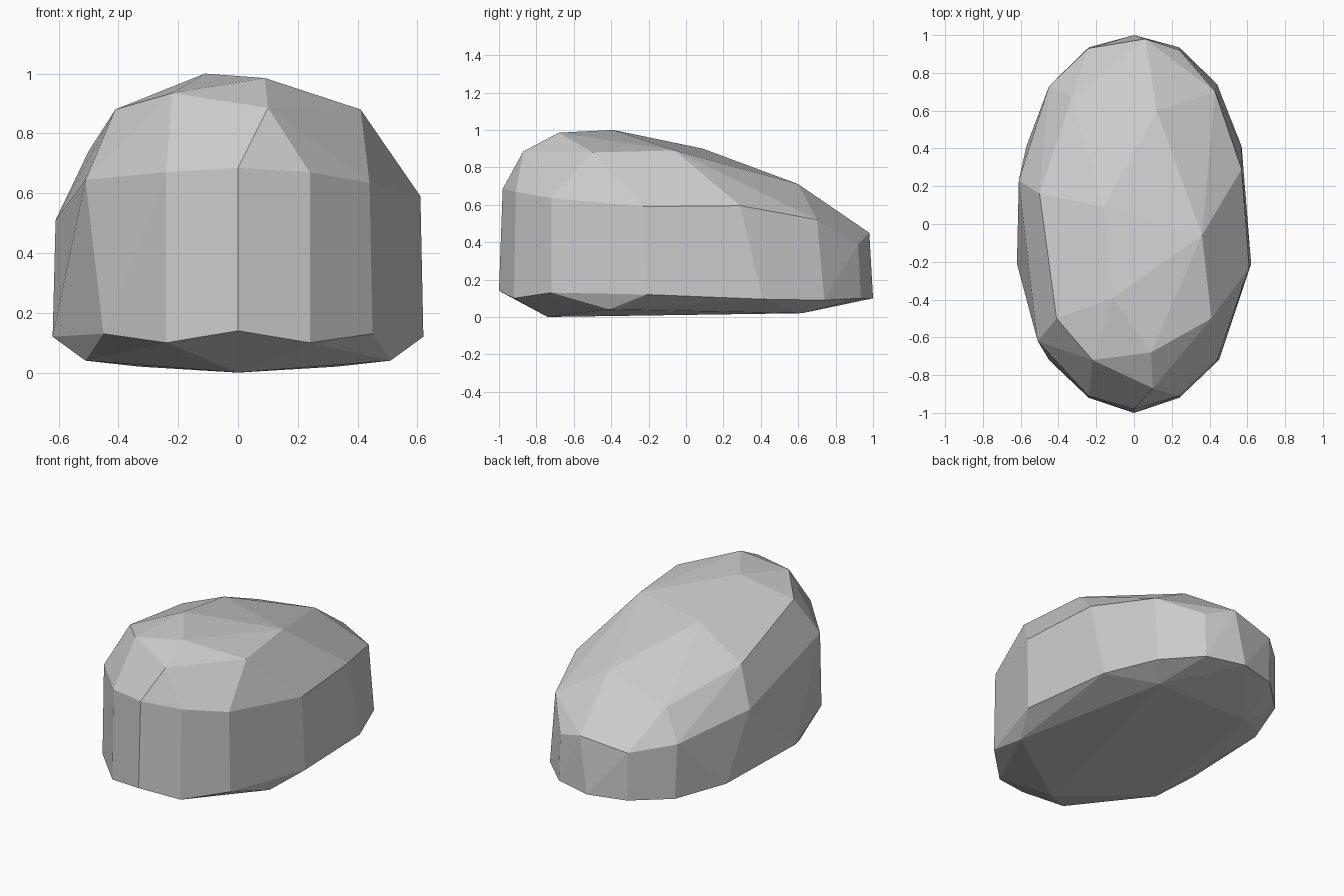
import bpy
import bmesh
import math

# Remove the default object only
default_cube = bpy.data.objects.get("Cube")
if default_cube:
    bpy.data.objects.remove(default_cube, do_unlink=True)


def make_material(name, color):
    material = bpy.data.materials.new(name)
    material.use_nodes = True
    material.diffuse_color = color
    shader = next(n for n in material.node_tree.nodes if n.type == "BSDF_PRINCIPLED")
    shader.inputs["Base Color"].default_value = color
    shader.inputs["Roughness"].default_value = 0.9
    return material


def mirrored(points):
    """Return the points together with their copies across x = 0."""
    return points + [(-x, y, z) for x, y, z in points if x]


def make_faceted_stone(name, points, material):
    """Wrap the chiselled corners in a flat-shaded convex shell."""
    mesh = bpy.data.meshes.new(name)
    stone = bpy.data.objects.new(name, mesh)
    bpy.context.scene.collection.objects.link(stone)
    bm = bmesh.new()
    for point in points:
        bm.verts.new(point)
    hull = bmesh.ops.convex_hull(bm, input=bm.verts[:])
    unused = [v for v in hull["geom_interior"] if isinstance(v, bmesh.types.BMVert)]
    bmesh.ops.delete(bm, geom=unused, context="VERTS")
    # Merge nearly flat triangles into the broad side facets
    bmesh.ops.dissolve_limit(bm, angle_limit=math.radians(3),
                             verts=bm.verts[:], edges=bm.edges[:])
    bmesh.ops.recalc_face_normals(bm, faces=bm.faces[:])
    for face in bm.faces:
        face.smooth = False
    bm.to_mesh(mesh)
    bm.free()
    mesh.materials.append(material)
    return stone


# Underside: a shallow keel that rests on the ground
underside = mirrored([(0, -.74, 0), (.51, -.41, .04), (.33, .62, .02)])

# Lower rim: symmetric oval of corners just above the ground
lower_rim = mirrored([
    (0, -1, .14), (.24, -.92, .1), (.45, -.72, .13), (.62, -.21, .12),
    (.57, .41, .095), (.44, .74, .09), (.24, .935, .1), (0, 1, .1),
])

# Shoulder: the irregular upper edge of the side walls, tall at the front
shoulder = [
    (0, -.98, .685), (.24, -.91, .67), (.44, -.72, .635), (.61, -.23, .59),
    (.57, .29, .595), (.43, .7, .52), (.24, .92, .39), (.06, .98, .45),
    (-.24, .93, .4), (-.45, .73, .435), (-.61, .23, .51),
    (-.51, -.62, .645), (-.24, -.91, .67),
]

# Crown: the chipped top, sloping down towards the back
crown = [
    (.1, -.87, .885), (-.22, -.72, .935), (.09, -.68, .985), (-.11, -.39, 1),
    (.41, -.5, .88), (-.41, -.5, .88), (.36, -.06, .89), (-.16, .09, .9),
    (-.5, .16, .74), (.12, .6, .71), (-.33, .67, .617),
]

grey_stone = make_material("grey_stone", (.6, .6, .6, 1))
make_faceted_stone("rock", underside + lower_rim + shoulder + crown, grey_stone)
